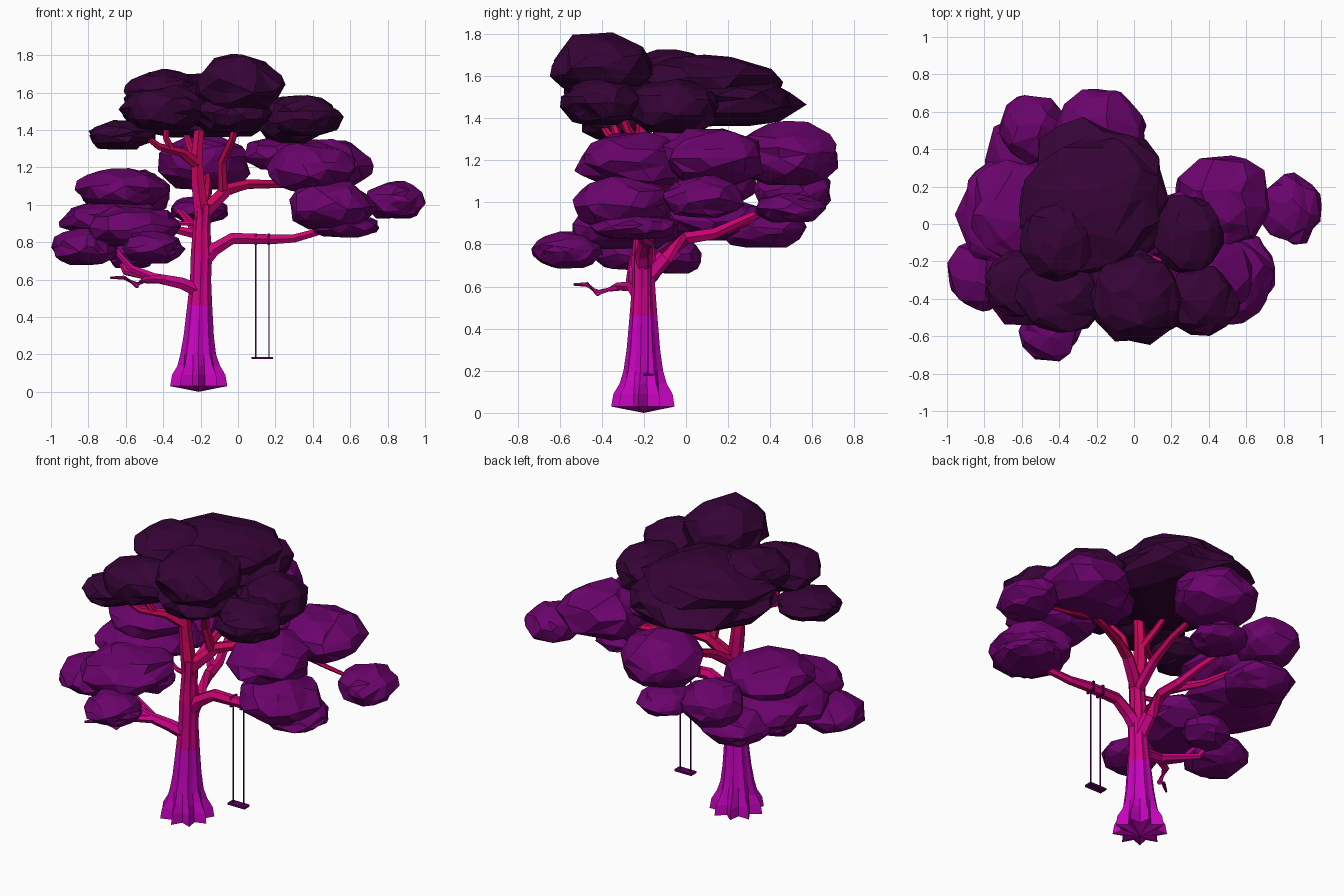
import bpy, bmesh, math, random
from mathutils import Vector, noise

random.seed(4)
cube = bpy.data.objects.get("Cube")
if cube:
    bpy.data.objects.remove(cube)


def material(name, rgb):
    m = bpy.data.materials.new(name)
    m.use_nodes = True
    col = (*rgb, 1)
    m.diffuse_color = col
    bsdf = m.node_tree.nodes["Principled BSDF"]
    bsdf.inputs["Base Color"].default_value = col
    bsdf.inputs["Roughness"].default_value = 0.9
    return m


DARK = material("dark plum leaves", (0.036, 0.001, 0.036))
PURPLE = material("purple leaves", (0.145, 0.001, 0.15))
SWING = material("swing purple", (0.1, 0.001, 0.1))
BARK = [material("magenta bark", (0.58, 0.001, 0.53)),
        material("pink bark", (0.62, 0.001, 0.25)),
        material("rose bark", (0.6, 0.001, 0.17)),
        material("crimson bark", (0.58, 0.002, 0.1))]
BANDS = (0.46, 0.74, 1.02)


def finish(bm, name, mats, by_height=False):
    bmesh.ops.recalc_face_normals(bm, faces=bm.faces)
    if by_height:
        for f in bm.faces:
            z = f.calc_center_median().z
            f.material_index = sum(z > b for b in BANDS)
    me = bpy.data.meshes.new(name)
    bm.to_mesh(me)
    bm.free()
    for m in mats:
        me.materials.append(m)
    ob = bpy.data.objects.new(name, me)
    bpy.context.collection.objects.link(ob)
    return ob


def loft(bm, rings):
    """Skin a list of equal rings and close the far end."""
    loops = [[bm.verts.new(p) for p in r] for r in rings]
    n = len(loops[0])
    for a, b in zip(loops, loops[1:]):
        for i in range(n):
            j = (i + 1) % n
            bm.faces.new((a[i], a[j], b[j], b[i]))
    bm.faces.new(loops[-1])
    return loops[0]


# Trunk with a star shaped root flare: height, root radius, groove radius, x
bm = bmesh.new()
SIDES = 18
profile = [(0.03, 0.155, 0.1, -0.21), (0.09, 0.145, 0.095, -0.21),
           (0.14, 0.115, 0.09, -0.21), (0.2, 0.097, 0.084, -0.213),
           (0.3, 0.082, 0.074, -0.21), (0.46, 0.068, 0.06, -0.205),
           (0.6, 0.057, 0.05, -0.2), (0.74, 0.058, 0.05, -0.195),
           (0.86, 0.048, 0.042, -0.195), (1.0, 0.045, 0.04, -0.185)]
rings = []
for z, ridge, groove, x in profile:
    ring = []
    for i in range(SIDES):
        a = math.tau * i / SIDES - math.pi / 2
        r = groove if i % 2 else ridge
        ring.append((x + r * math.cos(a), -0.2 + r * math.sin(a), z))
    rings.append(ring)
base = loft(bm, rings)
tip = bm.verts.new((-0.21, -0.2, 0))
for i in range(SIDES):
    bm.faces.new((base[i], tip, base[(i + 1) % SIDES]))
finish(bm, "trunk", BARK, True)


def branch(name, start_r, end_r, *path, sides=6):
    """Tapered angular limb along a path."""
    pts = [Vector(p) for p in path]
    rings = []
    for k, p in enumerate(pts):
        d = (pts[min(k + 1, len(pts) - 1)] - pts[max(k - 1, 0)]).normalized()
        ref = Vector((0, 1, 0)) if abs(d.y) < 0.8 else Vector((1, 0, 0))
        u = (ref - d * ref.dot(d)).normalized()
        v = d.cross(u)
        r = start_r + (end_r - start_r) * k / (len(pts) - 1)
        rings.append([p + (u * math.cos(t) + v * math.sin(t)) * r
                      for t in (math.tau * i / sides for i in range(sides))])
    b = bmesh.new()
    b.faces.new(reversed(loft(b, rings)))
    finish(b, name, BARK, True)


# Main limbs
branch("swing_limb", 0.045, 0.02, (-0.2, -0.2, 0.68), (-0.13, -0.2, 0.76),
       (-0.03, -0.19, 0.82), (0.18, -0.18, 0.815), (0.3, -0.2, 0.82), (0.48, -0.25, 0.87))
branch("back_limb", 0.045, 0.018, (-0.2, -0.19, 0.64), (-0.2, -0.1, 0.74),
       (-0.2, 0, 0.83), (-0.22, 0.13, 0.85), (-0.26, 0.26, 0.91), (-0.32, 0.42, 0.98))
branch("back_right_limb", 0.03, 0.012, (-0.21, 0.05, 0.84), (-0.35, 0.2, 0.87), (-0.5, 0.4, 0.95))
branch("low_limb", 0.042, 0.014, (-0.19, -0.2, 0.53), (-0.3, -0.24, 0.58),
       (-0.45, -0.26, 0.61), (-0.57, -0.26, 0.66), (-0.66, -0.25, 0.76))
branch("low_twig", 0.026, 0.007, (-0.38, -0.25, 0.6), (-0.5, -0.32, 0.6),
       (-0.54, -0.42, 0.57), (-0.61, -0.47, 0.61), (-0.68, -0.53, 0.61))
branch("low_fork", 0.025, 0.012, (-0.4, -0.25, 0.6), (-0.6, -0.15, 0.64), (-0.7, 0, 0.85))
branch("side_twig", 0.016, 0.01, (-0.2, -0.2, 0.9), (-0.3, -0.17, 0.9), (-0.4, -0.12, 0.93))
branch("crown_limb", 0.046, 0.028, (-0.19, -0.2, 0.92), (-0.215, -0.2, 1.12),
       (-0.22, -0.21, 1.27), (-0.2, -0.2, 1.48))
branch("crown_right", 0.034, 0.014, (-0.22, -0.21, 1.22), (-0.3, -0.27, 1.28),
       (-0.42, -0.36, 1.31), (-0.5, -0.4, 1.37))
branch("crown_right_fork", 0.022, 0.014, (-0.36, -0.32, 1.3), (-0.385, -0.34, 1.36), (-0.38, -0.36, 1.46))
branch("crown_spur", 0.024, 0.014, (-0.22, -0.2, 1.22), (-0.26, -0.12, 1.32), (-0.3, -0.02, 1.45))
branch("left_limb", 0.042, 0.016, (-0.19, -0.2, 0.95), (-0.06, -0.13, 1.08),
       (0.05, -0.08, 1.11), (0.25, 0.02, 1.11), (0.5, 0.1, 1.13))
branch("left_tip_limb", 0.016, 0.01, (0.35, 0.05, 1.1), (0.55, 0.09, 1.04), (0.75, 0.08, 1.02))
branch("left_crown_limb", 0.03, 0.018, (-0.08, -0.14, 1.06), (-0.085, -0.2, 1.23),
       (-0.03, -0.28, 1.35), (0, -0.33, 1.48))
branch("rear_limb", 0.036, 0.016, (-0.19, -0.2, 0.93), (-0.17, -0.02, 1.05),
       (-0.16, 0.15, 1.12), (-0.17, 0.42, 1.2))


def leaf_clump(name, mat, centre, size):
    """Faceted, flattened and lumpy ball of leaves."""
    b = bmesh.new()
    bmesh.ops.create_icosphere(b, subdivisions=3, radius=1)
    seed = Vector([random.uniform(-20, 20) for _ in range(3)])
    spin = random.uniform(0, math.tau)
    for v in b.verts:
        n = v.co.normalized()
        k = 1.03 + 0.18 * noise.noise(n * 2 + seed) + 0.07 * noise.noise(n * 5 + seed)
        x, y, z = n * k
        x, y = (x * math.cos(spin) - y * math.sin(spin),
                x * math.sin(spin) + y * math.cos(spin))
        v.co = [c + s * q for c, s, q in zip(centre, size, (x, y, max(z, -0.93)))]
    ob = finish(b, name, [mat])
    dec = ob.modifiers.new("chunky facets", "DECIMATE")
    dec.ratio = 0.34


# Dark crown
for name, c, s in [
        ("crown_top", (0.01, -0.4, 1.64), (0.23, 0.23, 0.15)),
        ("crown_main", (-0.22, 0.1, 1.57), (0.35, 0.34, 0.13)),
        ("crown_base", (-0.21, 0.13, 1.47), (0.38, 0.4, 0.12)),
        ("crown_front_right", (-0.39, -0.38, 1.51), (0.23, 0.2, 0.12)),
        ("crown_low_right", (-0.62, -0.32, 1.37), (0.17, 0.17, 0.08)),
        ("crown_front_left", (0.36, -0.41, 1.47), (0.18, 0.18, 0.11)),
        ("crown_left", (0.29, -0.06, 1.45), (0.18, 0.21, 0.13)),
        ("crown_front", (-0.04, -0.34, 1.49), (0.21, 0.22, 0.11)),
        ("crown_upper_right", (-0.4, -0.08, 1.61), (0.19, 0.22, 0.11))]:
    leaf_clump(name + "_leaves", DARK, c, s)

# Purple lower clusters
for name, c, s in [
        ("right_upper", (-0.62, 0.07, 1.08), (0.24, 0.26, 0.11)),
        ("right_middle", (-0.66, 0.06, 0.92), (0.26, 0.3, 0.11)),
        ("right_outer", (-0.82, -0.27, 0.77), (0.17, 0.18, 0.1)),
        ("right_inner", (-0.56, -0.28, 0.88), (0.25, 0.26, 0.11)),
        ("right_front", (-0.45, -0.57, 0.77), (0.15, 0.155, 0.09)),
        ("right_low", (-0.57, -0.05, 0.74), (0.14, 0.12, 0.085)),
        ("back_upper", (-0.18, 0.49, 1.22), (0.23, 0.23, 0.15)),
        ("back_lower", (-0.21, 0.49, 0.97), (0.15, 0.16, 0.07)),
        ("back_corner", (-0.54, 0.51, 1.05), (0.17, 0.18, 0.13)),
        ("back_low", (-0.6, 0.37, 0.88), (0.19, 0.2, 0.1)),
        ("left_upper", (0.47, 0.13, 1.21), (0.24, 0.24, 0.14)),
        ("left_front_upper", (0.39, -0.25, 1.19), (0.23, 0.25, 0.13)),
        ("left_under_crown", (0.2, -0.02, 1.27), (0.16, 0.18, 0.09)),
        ("left_middle", (0.5, -0.3, 0.99), (0.22, 0.23, 0.13)),
        ("left_low", (0.58, -0.25, 0.88), (0.17, 0.2, 0.06)),
        ("left_tip", (0.84, 0.08, 1.02), (0.155, 0.18, 0.1))]:
    leaf_clump(name + "_leaves", PURPLE, c, s)


# Swing: two ropes and a thin seat
def box(name, centre, size):
    b = bmesh.new()
    bmesh.ops.create_cube(b, size=1)
    for v in b.verts:
        v.co = [c + s * q for c, s, q in zip(centre, size, v.co)]
    finish(b, name, [SWING])


for side, x in (("left", 0.165), ("right", 0.095)):
    box(side + "_rope", (x, -0.18, 0.5), (0.006, 0.006, 0.64))
    box(side + "_rope_knot", (x, -0.18, 0.815), (0.012, 0.06, 0.06))
box("swing_seat", (0.13, -0.18, 0.18), (0.115, 0.05, 0.012))
